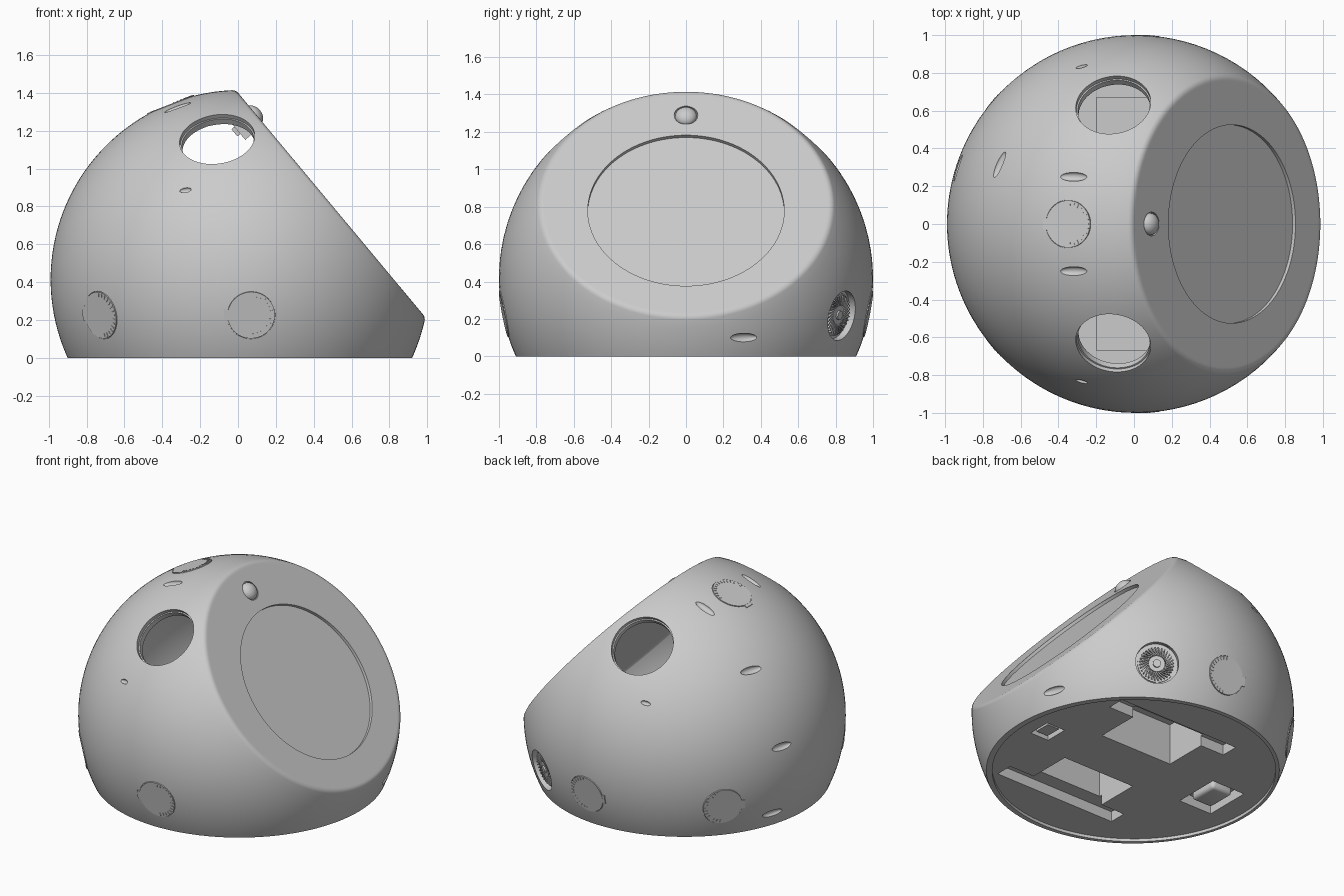
import bpy, bmesh
from math import sin, cos, pi, radians, acos, atan2, sqrt
from mathutils import Vector, Matrix

if "Cube" in bpy.data.objects:
    bpy.data.objects.remove(bpy.data.objects["Cube"], do_unlink=True)

grey = bpy.data.materials.new("body_grey")
grey.use_nodes = True
grey.diffuse_color = (0.6, 0.6, 0.6, 1)
grey.node_tree.nodes["Principled BSDF"].inputs["Base Color"].default_value = (0.6, 0.6, 0.6, 1)

CENTRE = Vector((0.01, 0, 0.415))     # centre of the unit ball
NORMAL = Vector((0.768, 0, 0.641)).normalized()
DOWN = Vector((NORMAL.z, 0, -NORMAL.x))
FACE = 0.624                          # distance of the slanted face
WORLD = Matrix.Identity(4)


def frame(direction, hint, origin=CENTRE):
    """Local frame: z along direction, x close to hint."""
    z = Vector(direction).normalized()
    y = z.cross(Vector(hint)).normalized()
    m = Matrix((y.cross(z), y, z)).transposed().to_4x4()
    m.translation = origin
    return m


def around(azimuth, z):
    """Frame on the ball at an azimuth and height, x tangent toward the back."""
    a = radians(azimuth)
    h = z - CENTRE.z
    r = sqrt(1 - h * h)
    side = 1 if sin(a) >= 0 else -1
    return frame((r * cos(a), r * sin(a), h), (-sin(a) * side, cos(a) * side, 0))


def cyl(bm, m, r, low, high, seg=64, top=None):
    mat = m @ Matrix.Translation((0, 0, (low + high) / 2))
    bmesh.ops.create_cone(bm, cap_ends=True, segments=seg, radius1=r,
                          radius2=r if top is None else top, depth=high - low, matrix=mat)


def box(bm, m, x, y, z):
    mid = [(a + b) / 2 for a, b in (x, y, z)]
    size = [b - a for a, b in (x, y, z)]
    bmesh.ops.create_cube(bm, size=1, matrix=m @ Matrix.Translation(mid) @ Matrix.Diagonal((*size, 1)))


def ball(bm, m, at, size):
    bmesh.ops.create_uvsphere(bm, u_segments=32, v_segments=16, radius=1,
                              matrix=m @ Matrix.Translation(at) @ Matrix.Diagonal((*size, 1)))


def finish(name, bm):
    bmesh.ops.recalc_face_normals(bm, faces=bm.faces)
    mesh = bpy.data.meshes.new(name)
    bm.to_mesh(mesh)
    bm.free()
    mesh.materials.append(grey)
    obj = bpy.data.objects.new(name, mesh)
    bpy.context.collection.objects.link(obj)
    return obj


def smooth(obj):
    bpy.ops.object.select_all(action='DESELECT')
    obj.select_set(True)
    bpy.context.view_layer.objects.active = obj
    bpy.ops.object.shade_smooth_by_angle(angle=radians(30))


def combine(target, bm, operation='DIFFERENCE'):
    tool = finish("cutter", bm)
    tool.hide_render = True
    mod = target.modifiers.new("cut", 'BOOLEAN')
    mod.operation, mod.solver, mod.object = operation, 'EXACT', tool
    bpy.context.view_layer.objects.active = target
    bpy.ops.object.modifier_apply(modifier=mod.name)
    bpy.data.objects.remove(tool, do_unlink=True)


def cut_ball(radius, face, fillet, floor, seg):
    """Ball with a filleted slanted face and a flat floor."""
    h = face - fillet
    rho = sqrt((radius - fillet) ** 2 - h * h)
    edge = atan2(rho, h)
    pts = []
    steps = seg // 3
    for i in range(steps + 1):
        a = pi + (edge - pi) * i / steps
        pts.append((radius * sin(a), radius * cos(a)))
    for i in range(1, 7):
        a = edge * (1 - i / 6)
        pts.append((rho + fillet * sin(a), h + fillet * cos(a)))
    pts += [(rho - 0.01, face), (0, face)]
    bm = bmesh.new()
    vs = [bm.verts.new((x, 0, z)) for x, z in pts]
    es = [bm.edges.new(p) for p in zip(vs, vs[1:])]
    bmesh.ops.spin(bm, geom=vs + es, cent=(0, 0, 0), axis=(0, 0, 1), angle=2 * pi, steps=seg)
    bmesh.ops.remove_doubles(bm, verts=bm.verts, dist=1e-4)
    bm.transform(frame(NORMAL, DOWN))
    cut = bmesh.ops.bisect_plane(bm, geom=bm.verts[:] + bm.edges[:] + bm.faces[:],
                                 plane_co=(0, 0, floor), plane_no=(0, 0, 1), clear_inner=True)
    rim = [g for g in cut["geom_cut"] if isinstance(g, bmesh.types.BMEdge)]
    bmesh.ops.edgeloop_fill(bm, edges=rim)
    return bm


# Frames of the fittings
face_frame = frame(NORMAL, DOWN, CENTRE + NORMAL * FACE)
button_frame = frame(NORMAL, DOWN, face_frame @ Vector((-0.618, 0, 0)))
screen_frame = frame(NORMAL, DOWN, face_frame @ Vector((0.046, 0, 0)))
windows = [frame((-0.12, s * 0.63, 0.74), (1, 0, 0)) for s in (-1, 1)]
caps = [around(s * a, 0.225) for s in (-1, 1) for a in (86.5, 139)]
caps.append(frame((-0.36, 0, 0.93), (-1, 0, 0)))
fan_frame = around(59, 0.215)

# Hollow shell with inner compartments
shell = finish("shell", cut_ball(1, FACE, 0.04, 0, 144))
combine(shell, cut_ball(0.94, 0.55, 0.03, 0.12, 72))
bm = bmesh.new()
for s in (-1, 1):
    box(bm, WORLD, (-0.2, 0.47), sorted((s * 0.13, s * 0.67)), (0.08, 0.36))
combine(shell, bm, 'UNION')

# Pockets, slots and recesses
bm = bmesh.new()
for m in windows:
    cyl(bm, m, 0.2, 0.955, 1.1)
for m in caps:
    cyl(bm, m, 0.128, 0.985, 1.05)
cyl(bm, fan_frame, 0.135, 0.952, 1.05)
cyl(bm, screen_frame, 0.525, -0.02, 0.05, 128)
cyl(bm, button_frame, 0.063, -0.012, 0.05)
cyl(bm, WORLD, 0.88, -0.1, 0.02, 128)
slots = [around(a, z) for a, z in ((19, 0.1), (160, 0.1), (162.5, 0.56), (156.5, 1.03))]
slots += [frame((-0.33, s * 0.25, 0.91), (-1, s * 0.1, 0)) for s in (-1, 1)]
for m in slots:
    ball(bm, m, (0, 0, 1), (0.075, 0.024, 0.02))
for s in (-1, 1):
    ball(bm, frame((-0.29, s * 0.84, 0.475), (-1, 0, 0)), (0, 0, 1), (0.032, 0.014, 0.015))
combine(shell, bm)

# Window openings and base cutouts
bm = bmesh.new()
for m in windows:
    cyl(bm, m, 0.192, 0.75, 1.1)
for s in (-1, 1):
    box(bm, WORLD, (-0.32, 0.6), sorted((s * 0.48, s * 0.6)), (-0.1, 0.09))
box(bm, WORLD, (0.63, 0.77), (-0.08, 0.08), (-0.1, 0.08))
box(bm, WORLD, (-0.73, -0.48), (-0.13, 0.19), (-0.1, 0.09))
combine(shell, bm)
bm = bmesh.new()
for s in (-1, 1):
    box(bm, WORLD, (-0.14, 0.41), sorted((s * 0.18, s * 0.5)), (-0.1, 0.3))
combine(shell, bm)
smooth(shell)

# Round caps with a tab and a row of small teeth
for i, m in enumerate(caps):
    bm = bmesh.new()
    cyl(bm, m, 0.125, 0.98, 0.996)
    box(bm, m, (0.118, 0.143), (-0.03, 0.03), (0.97, 0.995))
    for k in range(15):
        turn = m @ Matrix.Rotation(radians(96 + 12 * k), 4, 'Z')
        box(bm, turn, (0.1, 0.118), (-0.003, 0.003), (0.99, 0.999))
    smooth(finish(f"cap_{i + 1}", bm))

# Fan: rim, curved ring of blades and stepped hub
bm = bmesh.new()
cyl(bm, fan_frame, 0.118, 0.95, 0.96)
for k in range(32):
    turn = fan_frame @ Matrix.Rotation(2 * pi * k / 32, 4, 'Z') @ Matrix.Translation((0.08, 0, 0))
    box(bm, turn @ Matrix.Rotation(0.5, 4, 'Z'), (-0.03, 0.03), (-0.0035, 0.0035), (0.955, 0.975))
cyl(bm, fan_frame, 0.052, 0.95, 0.972)
cyl(bm, fan_frame, 0.025, 0.96, 0.982, 32)
smooth(finish("fan", bm))

# Domed button on the slanted face and the module behind it
bm = bmesh.new()
ball(bm, button_frame, (0, 0, -0.012), (0.058, 0.058, 0.042))
smooth(finish("button", bm))
bm = bmesh.new()
box(bm, button_frame, (-0.06, 0.07), (-0.09, 0.09), (-0.13, -0.06))
box(bm, button_frame, (-0.02, 0.03), (-0.05, 0.05), (-0.15, -0.12))
finish("button_module", bm)

# Connectors set in the base
bm = bmesh.new()
box(bm, WORLD, (0.655, 0.745), (-0.055, 0.055), (0.03, 0.09))
finish("small_connector", bm)
bm = bmesh.new()
box(bm, WORLD, (-0.69, -0.53), (-0.08, 0.13), (0.022, 0.1))
bmesh.ops.bevel(bm, geom=bm.edges[:], offset=0.025, segments=4, affect='EDGES', profile=0.5)
smooth(finish("large_connector", bm))
